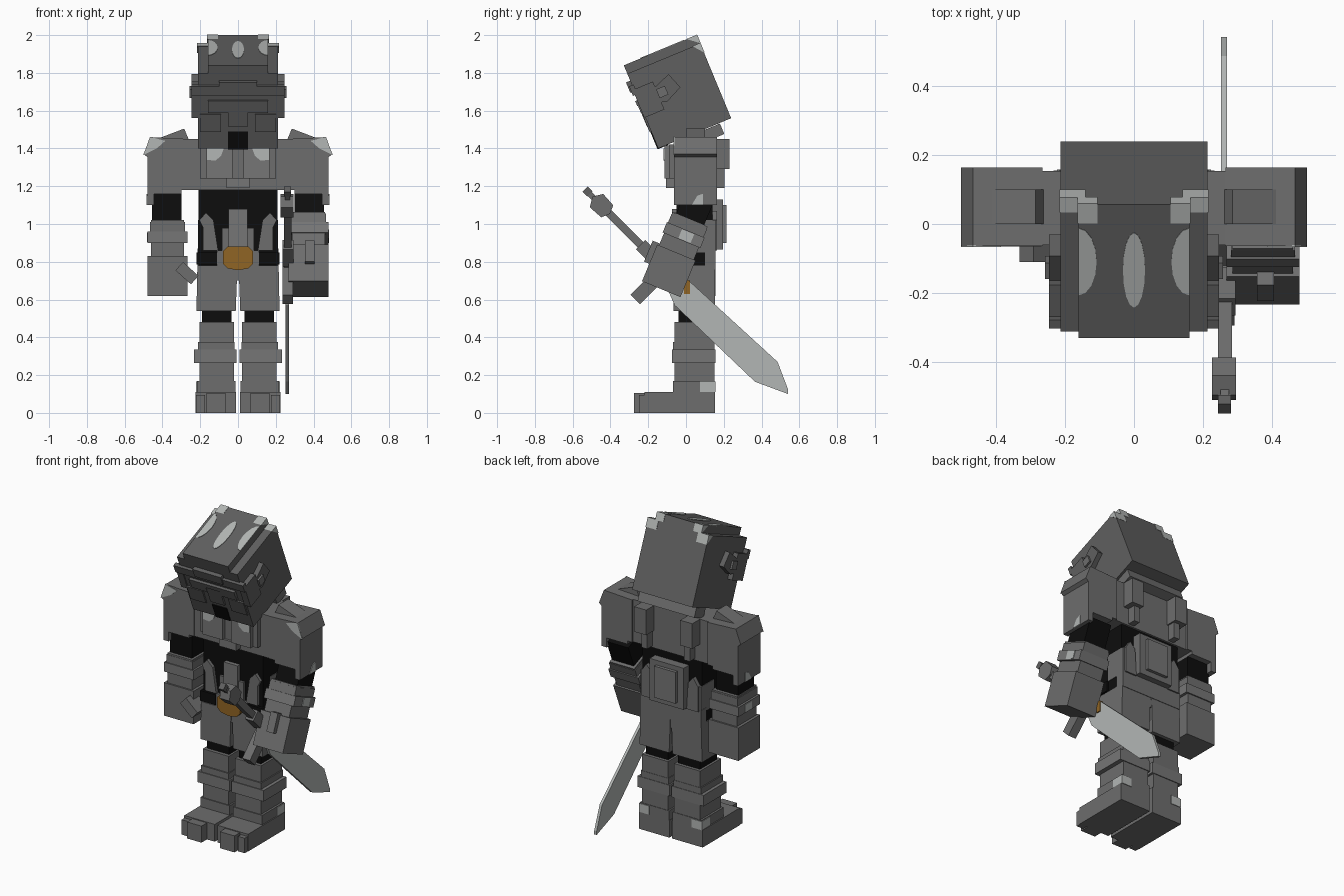
import bpy, math
from mathutils import Matrix, Vector

if "Cube" in bpy.data.objects:
    bpy.data.objects.remove(bpy.data.objects["Cube"])


def material(name, r, g, b):
    m = bpy.data.materials.new(name)
    m.use_nodes = True
    m.diffuse_color = (r, g, b, 1)
    m.node_tree.nodes["Principled BSDF"].inputs["Base Color"].default_value = (r, g, b, 1)
    return m


ARMOR = material("armor grey", .155, .155, .155)
LIGHT = material("trim grey", .18, .18, .18)
HELM = material("helmet grey", .115, .115, .115)
BLACK = material("under suit black", .004, .004, .004)
PALE = material("pale worn metal", .45, .47, .46)
GOLD = material("buckle gold", .28, .13, .018)

I = Matrix.Identity(4)


def frame(y, z, degrees):
    """Frame at (0, y, z) turned about the x axis."""
    return Matrix.Translation((0, y, z)) @ Matrix.Rotation(math.radians(degrees), 4, 'X')


def prism(name, pts, a, b, mat, axis='Y', m=I, mirror=False):
    """Extrude a 2D outline along an axis between a and b."""
    put = {'X': lambda p, d: (d, p[0], p[1]), 'Y': lambda p, d: (p[0], d, p[1]),
           'Z': lambda p, d: (p[0], p[1], d)}[axis]
    n = len(pts)
    faces = [tuple(range(n)), tuple(range(2 * n - 1, n - 1, -1))]
    faces += [(i, i + n, (i + 1) % n + n, (i + 1) % n) for i in range(n)]
    for s in ((1, -1) if mirror else (1,)):
        co = [m @ Vector(put(p, d)) for d in (a, b) for p in pts]
        co = [(s * c.x, c.y, c.z) for c in co]
        mesh = bpy.data.meshes.new(name)
        mesh.from_pydata(co, [], faces)
        import bmesh
        bm = bmesh.new()
        bm.from_mesh(mesh)
        bmesh.ops.recalc_face_normals(bm, faces=bm.faces)
        bm.to_mesh(mesh)
        bm.free()
        mesh.materials.append(mat)
        label = name if not mirror else ("left_" if s > 0 else "right_") + name
        bpy.context.collection.objects.link(bpy.data.objects.new(label, mesh))


def box(name, x0, x1, y0, y1, z0, z1, mat=ARMOR, m=I, mirror=False):
    prism(name, [(x0, z0), (x1, z0), (x1, z1), (x0, z1)], y0, y1, mat, 'Y', m, mirror)


# Head, tipped forward
H = frame(-.045, 1.70, 22.5)
box("head", -.213, .213, -.209, .209, -.238, .19, HELM, H)
box("head_crest", -.16, .16, -.209, .209, .19, .238, HELM, H)
box("cheek_strap", .2, .245, -.215, -.10, -.06, .10, HELM, H, True)
prism("ear_plate", [(-.008, .104), (.023, .016), (-.068, -.026), (-.126, -.014), (-.117, .063)],
      .2, .245, HELM, 'X', H, True)
box("ear_stud", .24, .257, -.10, -.05, .005, .055, ARMOR, H, True)
box("brow", -.245, .245, -.226, -.2, .07, .125, HELM, H)
box("brow_centre", -.10, .10, -.233, -.2, .09, .15, HELM, H)
box("eye_plate", .05, .16, -.222, -.2, -.03, .01, HELM, H, True)
box("nose_bar", -.16, .16, -.226, -.2, .01, .04, HELM, H)
box("mask_centre", -.05, .05, -.220, -.2, -.11, .02, HELM, H)
box("cheek_plate", .09, .2, -.218, -.2, -.14, -.04, HELM, H, True)
box("mouth", -.052, .052, -.214, -.15, -.241, -.14, BLACK, H)

# Worn patches on the helmet
arc = [(math.cos(t * math.pi / 8), math.sin(t * math.pi / 8)) for t in range(16)]
prism("top_patch", [(.032 * c, .004 + .117 * s) for c, s in arc], .236, .241, PALE, 'Z', H)
prism("side_patch", [(.16 + .052 * c, .03 + .105 * s) for c, s in arc[4:13]],
      .236, .241, PALE, 'Z', H, True)
prism("crest_corner", [(.15, .24), (.212, .24), (.212, .19)], .105, .163, PALE, 'X', H, True)
prism("back_corner", [(.165, .193), (.212, .193), (.212, .135)], .14, .216, PALE, 'X', H, True)

# Neck and chest
box("neck", -.14, .14, -.04, .12, 1.42, 1.50)
box("back_collar", -.2, .2, -.05, .05, -.03, .03, ARMOR, frame(.145, 1.485, 22.5))
box("chest", -.28, .28, -.06, .153, 1.18, 1.45)
box("chest_panel", -.2, .2, -.09, -.05, 1.24, 1.42)
box("breast_plate", .03, .17, -.115, -.06, 1.24, 1.415, LIGHT, mirror=True)
prism("breast_patch", [(.075, 1.4), (.165, 1.4), (.165, 1.34), (.12, 1.335), (.09, 1.36)],
      -.119, -.112, PALE, mirror=True)
box("sternum", -.06, .06, -.105, -.05, 1.19, 1.24, LIGHT)
box("shoulder_blade", .12, .205, .15, .23, 1.29, 1.45, mirror=True)
box("blade_strut", .13, .17, .15, .205, 1.19, 1.29, mirror=True)

# Waist with plates over the under suit
box("under_suit", -.21, .21, -.05, .14, .78, 1.19, BLACK)
box("belly_plate", -.05, .05, -.075, -.04, .88, 1.08, LIGHT)
box("belly_step", -.085, .085, -.065, -.04, .86, .98)
prism("rib_plate", [(.105, .86), (.185, .86), (.185, .98), (.205, 1.02), (.17, 1.06), (.13, 1.02)],
      -.07, -.04, ARMOR, mirror=True)
box("flank_plate", .15, .213, .02, .155, .85, 1.02, mirror=True)
prism("back_rib", [(.12, .86), (.2, .86), (.2, 1.02), (.165, 1.07), (.13, 1.03)],
      .13, .165, ARMOR, mirror=True)
box("back_pack", -.12, .12, .13, .195, .865, 1.13)
box("pack_panel", -.075, .075, .19, .215, .90, 1.10, LIGHT)
box("back_belt", -.215, .215, .10, .156, .76, .87)

# Hips, belt and buckle
box("hip_bridge", -.215, .215, -.06, .15, .70, .78)
box("belt_pouch", .11, .22, -.068, .02, .785, .85, BLACK, mirror=True)
box("belt_front", -.11, .11, -.065, -.04, .77, .86)
prism("buckle", [(-.08, .79), (-.055, .765), (.0, .755), (.055, .765), (.08, .79),
                 (.08, .855), (.055, .88), (-.055, .88), (-.08, .855)], -.095, -.06, GOLD)

# Legs and feet
prism("thigh", [(.003, .78), (.215, .78), (.22, .54), (.012, .54)], -.065, .153, ARMOR, mirror=True)
box("knee_joint", .035, .19, -.04, .13, .47, .55, BLACK, mirror=True)
box("shin", .022, .205, -.062, .15, .10, .48, mirror=True)
box("knee_guard", .018, .212, -.07, .152, .335, .375, mirror=True)
box("shin_band", .008, .233, -.075, .155, .265, .335, LIGHT, mirror=True)
box("ankle_band", .012, .218, -.068, .153, .10, .17, mirror=True)
box("foot", .01, .225, -.22, .153, 0, .11, mirror=True)
box("toe_cap", .065, .167, -.275, -.2, 0, .105, mirror=True)
box("outer_toe", .175, .222, -.25, -.2, 0, .095, mirror=True)
box("heel_patch", .15, .222, .075, .157, .11, .165, PALE, mirror=True)

# Shoulders
prism("upper_arm", [(.265, 1.18), (.265, 1.45), (.465, 1.46), (.50, 1.37), (.48, 1.355),
                    (.48, 1.10), (.445, 1.10), (.445, 1.16), (.30, 1.16), (.30, 1.18)],
      -.063, .163, ARMOR, mirror=True)
prism("shoulder_ridge", [(.455, 1.44), (.285, 1.505), (.262, 1.45)], 0, .1, ARMOR, mirror=True)
prism("shoulder_patch", [(.5, 1.365), (.466, 1.462), (.385, 1.44), (.43, 1.40)],
      -.067, -.06, PALE, mirror=True)
prism("arm_patch", [(.03, 1.10), (.09, 1.10), (.09, 1.16), (.06, 1.15)], .477, .484, PALE, 'X',
      mirror=True)


# Lower arms: the right hangs straight, the left swings forward
def lower_arm(side, m):
    s = 1 if side == "left" else -1

    def part(name, x0, x1, *rest):
        box(side + "_" + name, *sorted((s * x0, s * x1)), *rest, m)
    part("elbow", .30, .455, -.08, .08, -.08, .09, BLACK)
    part("forearm", .285, .46, -.10, .10, -.26, -.06, ARMOR)
    part("upper_cuff", .28, .465, -.102, .102, -.12, -.07, ARMOR)
    part("wide_cuff", .268, .478, -.108, .108, -.18, -.12, LIGHT)
    part("hand", .268, .478, -.11, .11, -.46, -.25, ARMOR)
    part("cuff_patch", .44, .482, -.02, .05, -.175, -.125, PALE)


lower_arm("right", frame(.045, 1.08, 0))
ARM = frame(.045, 1.08, -22.5)
lower_arm("left", ARM)
box("left_knuckle_plate", .355, .405, -.14, -.10, -.36, -.24, ARMOR, ARM)
T = Matrix.Translation((-.27, -.06, .74)) @ Matrix.Rotation(math.radians(42), 4, 'Y')
box("right_thumb", -.055, .055, -.05, .05, -.03, .03, ARMOR, T)

# Sword, held point down and back
S = frame(0, .65, -45)
box("sword_pommel", .243, .28, -.755, -.72, -.02, .02, HELM, S)
box("sword_pommel_neck", .25, .275, -.73, -.66, -.015, .015, ARMOR, S)
prism("sword_knob", [(-.70, 0), (-.67, .05), (-.59, .045), (-.57, 0), (-.59, -.045), (-.67, -.05)],
      .226, .295, ARMOR, 'X', S)
box("sword_grip", .243, .283, -.60, -.1, -.021, .021, ARMOR, S)
box("sword_grip_collar", .235, .293, -.34, -.21, -.035, .035, ARMOR, S)
box("sword_guard", .235, .29, -.19, -.12, -.225, .12, ARMOR, S)
box("sword_gold_collar", .25, .275, -.01, .02, .63, .70, GOLD)
prism("sword_blade", [(-.06, .57), (-.10, .66), (-.05, .75), (.015, .70), (.485, .27),
                      (.54, .125), (.54, .10), (.365, .165)], .252, .269, PALE, 'X')
